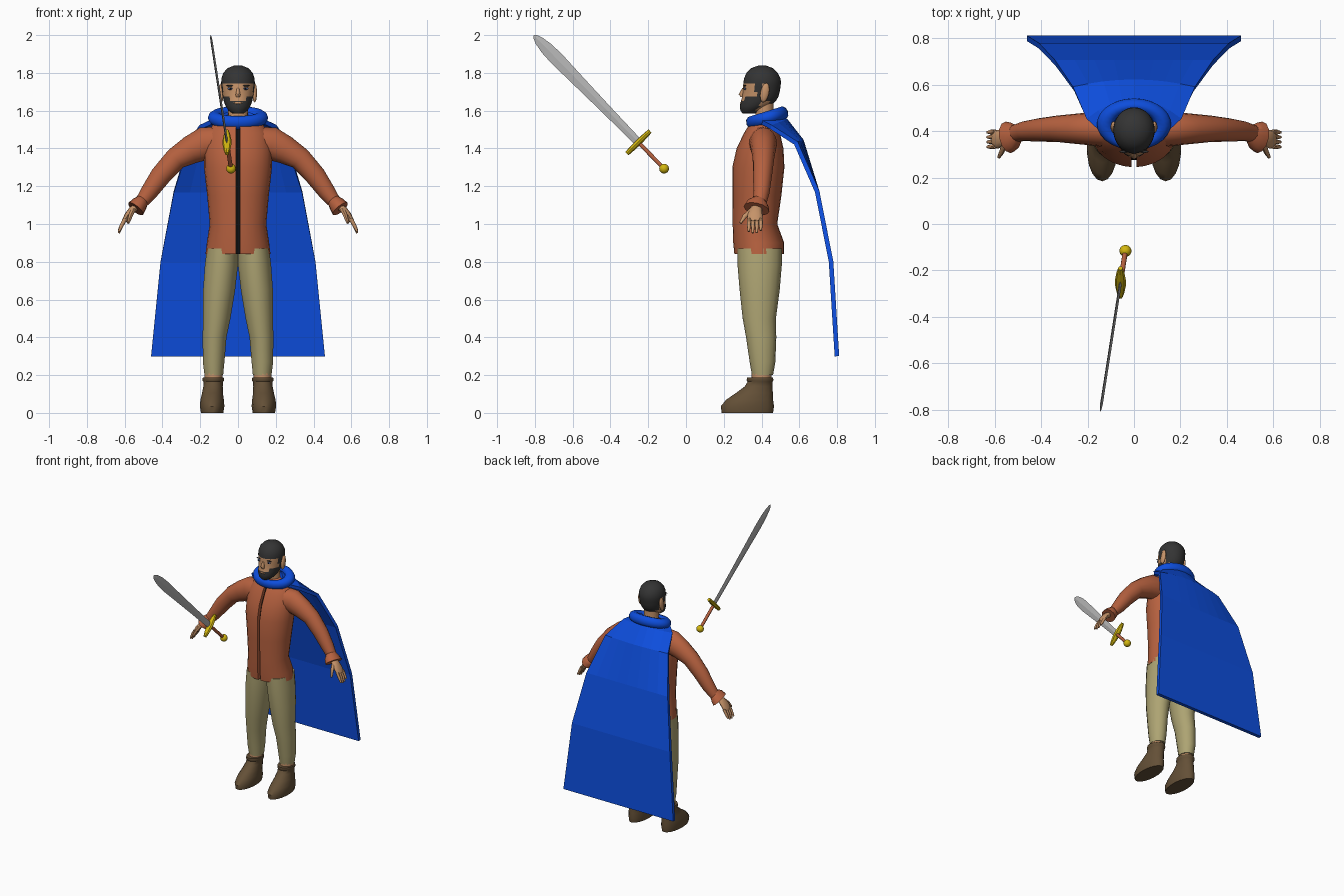
import bpy, bmesh, math
from mathutils import Vector, Matrix

if "Cube" in bpy.data.objects:
    bpy.data.objects.remove(bpy.data.objects["Cube"])

X, Y, Z = Vector((1, 0, 0)), Vector((0, 1, 0)), Vector((0, 0, 1))


def material(name, rgb):
    m = bpy.data.materials.new(name)
    m.diffuse_color = (*rgb, 1)
    m.use_nodes = True
    m.node_tree.nodes["Principled BSDF"].inputs["Base Color"].default_value = m.diffuse_color
    return m


SHIRT = material("rust_cloth", (0.47, 0.12, 0.05))
TROUSERS = material("khaki_cloth", (0.42, 0.37, 0.17))
BOOT = material("brown_leather", (0.127, 0.08, 0.038))
SKIN = material("skin", (0.56, 0.29, 0.14))
HAIR = material("dark_hair", (0.034, 0.034, 0.034))
BLUE = material("cape_blue", (0.004, 0.075, 0.72))
STEEL = material("steel", (0.44, 0.44, 0.44))
GOLD = material("gold", (0.65, 0.47, 0.005))
BLACK = material("black", (0.004, 0.004, 0.004))
EYE = material("eye_blue", (0.13, 0.2, 0.45))


def finish(name, bm, mats, rule=None, smooth=True):
    bmesh.ops.recalc_face_normals(bm, faces=bm.faces)
    for f in bm.faces:
        if rule:
            f.material_index = rule(f.calc_center_median(), f.normal)
    me = bpy.data.meshes.new(name)
    bm.to_mesh(me)
    bm.free()
    for m in mats:
        me.materials.append(m)
    ob = bpy.data.objects.new(name, me)
    bpy.context.collection.objects.link(ob)
    ob["smooth"] = smooth
    return ob


def loft(name, rings, mats, n=16, rule=None, slit=0, smooth=True):
    """Skin rings given as (centre, axis a, axis b); slit cuts a groove at -b."""
    bm = bmesh.new()
    loops = []
    for c, a, b in rings:
        pts = []
        for i in range(n):
            t = 2 * math.pi * i / n - math.pi / 2
            if slit and i == 0:
                w, d = a.normalized() * slit, b.normalized() * 0.03
                pts += [c - b - w, c - b + d - w, c - b + d + w, c - b + w]
            else:
                pts.append(c + a * math.cos(t) + b * math.sin(t))
        loops.append([bm.verts.new(p) for p in pts])
    k = len(loops[0])
    for lo, hi in zip(loops, loops[1:]):
        for i in range(k):
            j = (i + 1) % k
            bm.faces.new((lo[i], lo[j], hi[j], hi[i]))
    bm.faces.new(loops[0])
    bm.faces.new(loops[-1])
    return finish(name, bm, mats, rule, smooth)


def stack(rows, s=1):
    """Horizontal rings from (x, y, z, rx, ry)."""
    return [(Vector((s * x, y, z)), X * rx, Y * ry) for x, y, z, rx, ry in rows]


def limb(rows, s=1):
    """Rings square to a path from (x, y, z, radius along y, other radius)."""
    pts = [Vector((s * r[0], r[1], r[2])) for r in rows]
    out = []
    for i, r in enumerate(rows):
        d = pts[min(i + 1, len(pts) - 1)] - pts[max(i - 1, 0)]
        side = d.cross(Y).normalized()
        out.append((pts[i], side * r[4], d.cross(side).normalized() * r[3]))
    return out


def ball(name, loc, size, mat, tilt=0):
    bm = bmesh.new()
    bmesh.ops.create_uvsphere(bm, u_segments=14, v_segments=8, radius=1,
                              matrix=Matrix.Translation(loc) @ Matrix.Rotation(tilt, 4, 'X')
                              @ Matrix.Diagonal((*size, 1)))
    return finish(name, bm, [mat])


# Shirt body with a dark front opening
loft("shirt", stack([(0, .388, .84, .172, .132), (0, .385, .90, .165, .135),
                     (0, .365, 1.0, .150, .118), (0, .375, 1.15, .163, .130),
                     (0, .383, 1.30, .180, .138), (0, .392, 1.40, .180, .124),
                     (0, .402, 1.48, .165, .096), (0, .412, 1.53, .130, .075),
                     (0, .42, 1.57, .070, .050)]),
     [SHIRT, BLACK], 24, lambda c, n: int(abs(c.x) < .002 and abs(n.z) < .9 and c.y < .4),
     slit=.01)

# Head: hair and beard are chosen by region
def head_rule(c, n):
    if c.z > 1.745 or (c.y > .43 and c.z > 1.625):
        return 1
    beard = c.y < .385 and (c.z < 1.655 or (c.z < 1.68 and abs(c.x) > .045))
    sideburn = .37 < c.y < .41 and c.z > 1.66
    return int(beard or sideburn)


loft("head", stack([(0, .335, 1.585, .030, .035), (0, .341, 1.60, .050, .053),
                    (0, .367, 1.625, .066, .082), (0, .383, 1.65, .075, .092),
                    (0, .394, 1.675, .080, .096), (0, .398, 1.70, .084, .098),
                    (0, .401, 1.725, .087, .099), (0, .403, 1.745, .089, .0995),
                    (0, .404, 1.77, .088, .097), (0, .403, 1.80, .078, .083),
                    (0, .403, 1.825, .055, .058), (0, .403, 1.838, .022, .022)]),
     [SKIN, HAIR], 32, head_rule)
loft("neck", stack([(0, .42, 1.5, .06, .055), (0, .415, 1.58, .053, .048),
                    (0, .415, 1.67, .055, .05)]), [SKIN])
loft("nose", stack([(0, .304, 1.72, .006, .006), (0, .294, 1.687, .013, .015),
                    (0, .299, 1.672, .012, .009)]), [SKIN], 10)
ball("lips", (0, .292, 1.641), (.024, .006, .006), SKIN)

for s, side in ((-1, "right"), (1, "left")):
    # Face features
    ball(side + "_eye", (s * .04, .312, 1.717), (.016, .006, .007), EYE)
    ball(side + "_pupil", (s * .04, .3075, 1.717), (.005, .003, .006), BLACK)
    ball(side + "_brow", (s * .042, .312, 1.732), (.021, .006, .004), HAIR)
    ball(side + "_ear", (s * .088, .417, 1.695), (.013, .023, .052), SKIN, -.2)

    # Sleeve and flared cuff
    loft(side + "_sleeve", limb([(.10, .405, 1.43, .075, .085), (.18, .41, 1.425, .072, .088),
                                 (.25, .41, 1.392, .065, .075), (.33, .41, 1.345, .057, .060),
                                 (.41, .405, 1.255, .050, .055), (.47, .40, 1.17, .043, .046),
                                 (.515, .39, 1.11, .036, .034)], s), [SHIRT])
    loft(side + "_cuff", limb([(.507, .39, 1.122, .038, .036), (.522, .38, 1.105, .060, .044),
                               (.542, .373, 1.08, .070, .050), (.540, .373, 1.083, .055, .036)],
                              s)[:3], [SHIRT], 12)

    # Hand with fingers and thumb
    loft(side + "_palm", limb([(.52, .378, 1.105, .025, .018), (.56, .37, 1.075, .032, .019),
                               (.585, .365, 1.045, .040, .017), (.602, .365, 1.015, .037, .013)],
                              s), [SKIN], 12)
    for i in range(4):
        y, drop = .334 + .021 * i, (.008, 0, .002, .014)[i]
        loft(f"{side}_finger_{i + 1}", limb([(.597, y, 1.028, .0105, .011),
                                             (.617, y - .001, .99, .010, .010),
                                             (.631, y - .002, .952 + drop, .006, .006)], s),
             [SKIN], 8)
    loft(side + "_thumb", limb([(.555, .350, 1.075, .014, .013), (.570, .310, 1.04, .012, .011),
                                (.582, .288, 1.005, .007, .007)], s), [SKIN], 8)

    # Trouser leg, ankle and boot
    loft(side + "_trouser_leg", stack([(.083, .39, .87, .083, .118), (.088, .39, .78, .089, .117),
                                       (.100, .39, .65, .086, .106), (.113, .388, .50, .074, .088),
                                       (.124, .398, .40, .064, .080), (.129, .405, .27, .058, .068),
                                       (.128, .405, .20, .050, .056)], s), [TROUSERS], 18)
    loft(side + "_ankle", stack([(.13, .40, .16, .047, .052), (.13, .40, .23, .047, .052)], s),
         [SKIN], 12)
    loft(side + "_boot", stack([(.137, .325, 0, .060, .136), (.137, .325, .035, .066, .141),
                                (.137, .337, .07, .063, .124), (.135, .362, .105, .056, .098),
                                (.132, .384, .14, .052, .073), (.131, .392, .165, .053, .066),
                                (.131, .392, .172, .058, .071), (.131, .392, .188, .056, .069)],
                               s), [BOOT], 18)

# Cape: straight rows that wrap forward over the shoulders
bm = bmesh.new()
rows = [(1.59, .46, .11, .09), (1.545, .53, .20, .08), (1.44, .612, .26, .03),
        (1.17, .695, .34, 0), (.80, .768, .41, 0), (.30, .799, .46, 0)]
COLS = 8
grid = []
for z, y, half, wrap in rows:
    us = [2 * i / COLS - 1 for i in range(COLS + 1)]
    grid.append([bm.verts.new((u * half, y - wrap * u * u, z - .4 * wrap * u * u)) for u in us])
for a, b in zip(grid, grid[1:]):
    for i in range(COLS):
        bm.faces.new((a[i], a[i + 1], b[i + 1], b[i]))
cape = finish("cape", bm, [BLUE], smooth=False)
solid = cape.modifiers.new("thickness", 'SOLIDIFY')
solid.thickness, solid.offset = .024, 0

# Rolled cape collar
bpy.ops.mesh.primitive_torus_add(major_radius=.112, minor_radius=.036, major_segments=28,
                                 minor_segments=10, location=(0, .43, 1.562),
                                 rotation=(.3, 0, 0))
collar = bpy.context.object
collar.name = "cape_collar"
collar.scale = (1.08, .78, 1)
collar.data.materials.append(BLUE)
collar["smooth"] = True

# Sword laid along the line from pommel to tip
pommel, tip = Vector((-.037, -.116, 1.293)), Vector((-.145, -.806, 1.999))
length = (tip - pommel).length
d = (tip - pommel).normalized()
w = d.cross(X).normalized()
t = w.cross(d).normalized()
at = lambda f: pommel + d * length * f
ball("pommel", pommel, (.026, .026, .026), GOLD)
loft("grip", [(at(f), w * .011, t * .011) for f in (0, .2)], [SHIRT], 10)
loft("guard", [(at(.197) + w * o, d * a, t * b) for o, a, b in
               ((-.086, .012, .010), (-.06, .014, .017), (-.02, .016, .023),
                (.02, .016, .023), (.06, .014, .017), (.086, .012, .010))], [GOLD], 8,
     smooth=False)
loft("blade", [(at(f), w * h, t * .006 * min(1, h / .02)) for f, h in
               ((.2, .021), (.45, .026), (.70, .033), (.82, .037), (.90, .034),
                (.96, .024), (.99, .012), (1, .002))], [STEEL], 4, smooth=False)

# Smooth the rounded parts, keeping sharp rims
bpy.ops.object.select_all(action='DESELECT')
for ob in bpy.context.scene.objects:
    if ob.get("smooth"):
        ob.select_set(True)
        bpy.context.view_layer.objects.active = ob
bpy.ops.object.shade_smooth_by_angle(angle=math.radians(45))
bpy.ops.object.select_all(action='DESELECT')
